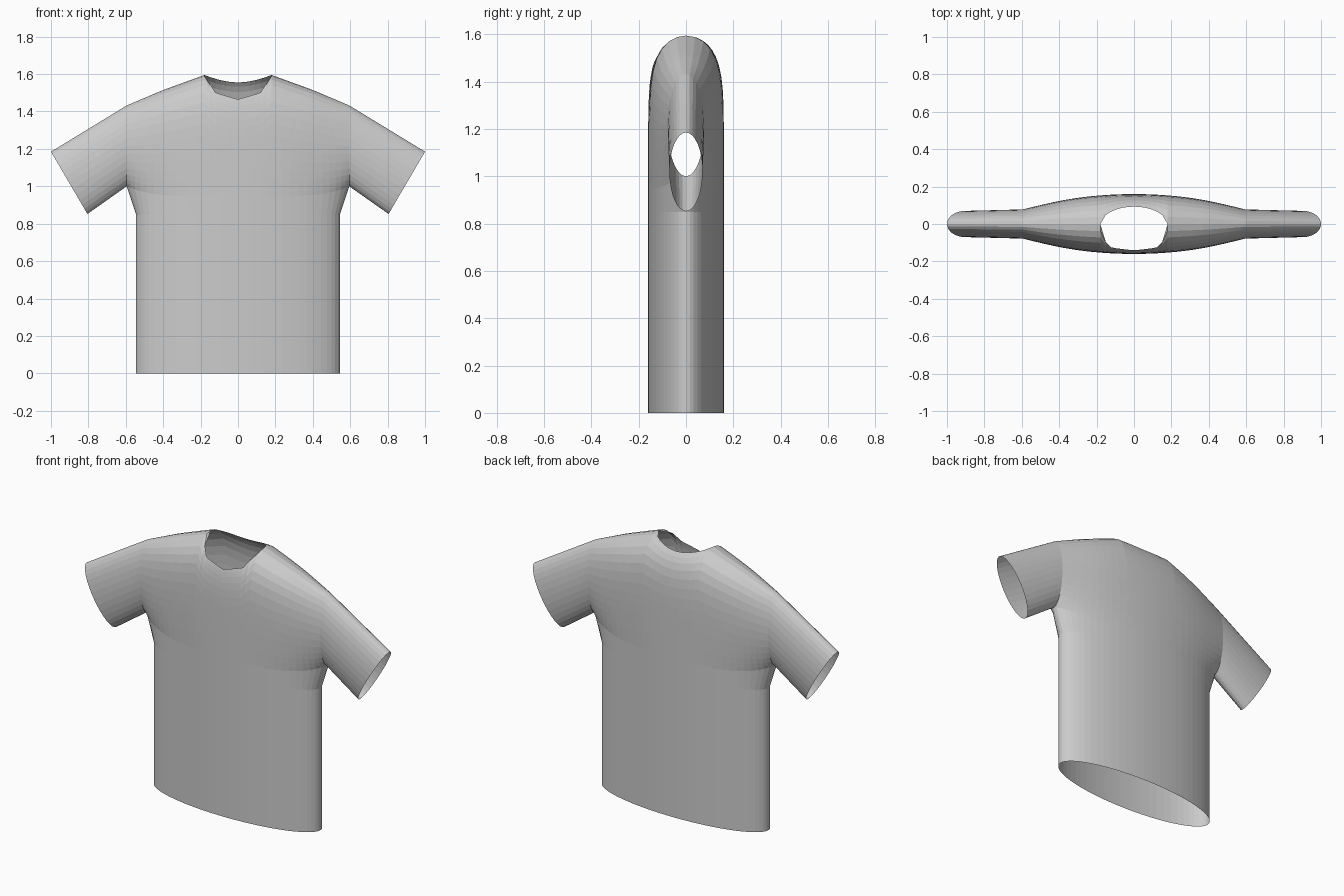
import bpy, bmesh, math

cube = bpy.data.objects.get("Cube")
if cube:
    bpy.data.objects.remove(cube, do_unlink=True)

DEPTH = 0.16       # half depth of the torso
HALF_W = 0.545     # half width of the torso
CHEST = 0.95       # height where the yoke begins
NECK_X = 0.18
ROWS = 16
SHOULDER = [(0, 1.595), (NECK_X, 1.595), (0.4, 1.515), (0.6, 1.43)]
NECKLINE = [(0, 1.465), (0.12, 1.5), (0.155, 1.555), (NECK_X, 1.595)]

fabric = bpy.data.materials.new("grey_fabric")
fabric.use_nodes = True
grey = (0.6, 0.6, 0.6, 1)
fabric.diffuse_color = grey
fabric.node_tree.nodes["Principled BSDF"].inputs["Base Color"].default_value = grey


def interp(points, x):
    for (x0, z0), (x1, z1) in zip(points, points[1:]):
        if x <= x1:
            return z0 + (z1 - z0) * (x - x0) / (x1 - x0)
    return points[-1][1]


def oval(t):
    return math.sqrt(max(0, 1 - (2 * t - 1) ** 2))


def steps(n):
    # parameter values packed closer together at both ends
    return [(1 - math.cos(math.pi * k / n)) / 2 for k in range(n + 1)]


def yoke_point(s, t, front):
    """Chest and shoulder surface: s runs centre to armhole, t runs up."""
    x = s * (HALF_W + 0.05 * s ** 8)
    base = CHEST + 0.05 * s ** 8
    top = interp(SHOULDER, x)
    if x < NECK_X - 0.001:          # stop at the neck opening
        if front:
            limit = (interp(NECKLINE, x) - base) / (top - base)
        else:
            rim = 0.58 * math.sqrt(1 - (x / NECK_X) ** 2)
            limit = (1 - rim ** 2) ** (1 / 6.5)
        t *= limit
    centre = DEPTH * math.sqrt(max(0, 1 - t ** 6.5))
    edge = 0.078 * oval(t)
    y = math.sqrt(max(0, edge ** 2 + (centre ** 2 - edge ** 2) * (1 - s * s)))
    return x, y, base + (top - base) * t


def torso_columns(front):
    neck = math.asin(NECK_X / HALF_W)
    angles = [neck * k / 6 for k in range(6)]
    angles += [neck + (math.pi / 2 - neck) * k / 12 for k in range(13)]
    columns = []
    for a in angles:
        s = math.sin(a)
        y = DEPTH * math.cos(a)
        column = [(HALF_W * s, y, z) for z in (0, 0.85)]
        column += [yoke_point(s, t, front) for t in steps(ROWS)]
        columns.append(column)
    return columns


def sleeve_columns(front):
    columns = []
    for k in range(7):
        u = k / 6
        column = []
        for t in steps(ROWS):
            x0, y0, z0 = yoke_point(1, t, front)
            cuff = (0.805 + 0.195 * t, 0.07 * oval(t), 0.852 + 0.333 * t)
            column.append([a + (b - a) * u for a, b in zip((x0, y0, z0), cuff)])
        columns.append(column)
    return columns


def make_part(name, columns_of, sides):
    """Skin the columns on the front and back of each listed side."""
    bm = bmesh.new()
    for sx in sides:
        for sy in (-1, 1):
            grid = [[bm.verts.new((sx * x, sy * y, z)) for x, y, z in col]
                    for col in columns_of(sy < 0)]
            for left, right in zip(grid, grid[1:]):
                for r in range(len(left) - 1):
                    quad = [left[r], right[r], right[r + 1], left[r + 1]]
                    bm.faces.new(quad if sx * sy < 0 else quad[::-1])
    bmesh.ops.remove_doubles(bm, verts=bm.verts, dist=0.0002)
    mesh = bpy.data.meshes.new(name)
    bm.to_mesh(mesh)
    bm.free()
    mesh.materials.append(fabric)
    obj = bpy.data.objects.new(name, mesh)
    bpy.context.collection.objects.link(obj)


make_part("shirt_body", torso_columns, (-1, 1))
make_part("left_sleeve", sleeve_columns, (1,))
make_part("right_sleeve", sleeve_columns, (-1,))
